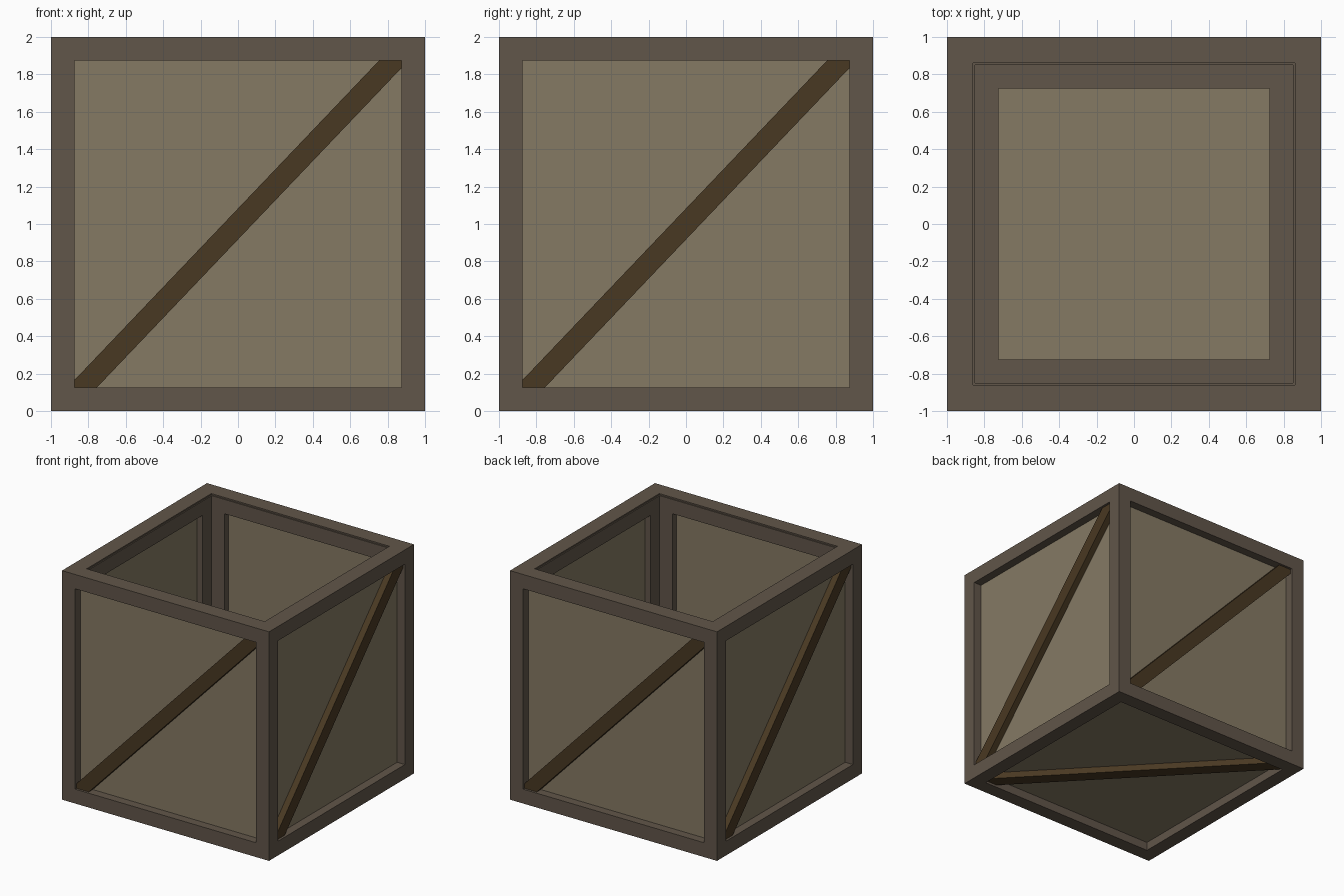
import bpy, bmesh
from math import pi
from mathutils import Matrix, Vector

if "Cube" in bpy.data.objects:
    bpy.data.objects.remove(bpy.data.objects["Cube"])


def material(name, rgb):
    m = bpy.data.materials.new(name)
    m.diffuse_color = (*rgb, 1)
    m.use_nodes = True
    m.node_tree.nodes["Principled BSDF"].inputs["Base Color"].default_value = m.diffuse_color
    return m


frame_mat = material("frame_wood", (0.12, 0.092, 0.067))
panel_mat = material("panel_wood", (0.235, 0.193, 0.127))
brace_mat = material("brace_wood", (0.066, 0.04, 0.016))


def finish(bm, name, mats):
    bmesh.ops.recalc_face_normals(bm, faces=bm.faces)
    me = bpy.data.meshes.new(name)
    bm.to_mesh(me)
    bm.free()
    for m in mats:
        me.materials.append(m)
    ob = bpy.data.objects.new(name, me)
    bpy.context.collection.objects.link(ob)
    return ob


def push(bm, faces, depth):
    """Extrude each face inwards along its own normal."""
    new = bmesh.ops.extrude_discrete_faces(bm, faces=faces)["faces"]
    for f in new:
        f.normal_update()
        n = f.normal.copy()
        bmesh.ops.translate(bm, verts=f.verts[:], vec=n * -depth)
    return new


def recess_panels(bm, faces, border, depth):
    bmesh.ops.inset_individual(bm, faces=faces, thickness=border, use_even_offset=True)
    for f in push(bm, faces, depth):
        f.material_index = 1


# crate body: framed on the outside, hollowed from the top, framed again inside
bm = bmesh.new()
bmesh.ops.create_cube(bm, size=2, matrix=Matrix.Translation((0, 0, 1)))
bm.normal_update()
top = [f for f in bm.faces if f.normal.z > 0.9]
recess_panels(bm, [f for f in bm.faces if f.normal.z < 0.9], 0.125, 0.075)

# rim with a small step, then the cavity
bmesh.ops.inset_individual(bm, faces=top, thickness=0.14, use_even_offset=True)
top = push(bm, top, 0.012)
bmesh.ops.inset_individual(bm, faces=top, thickness=0.01, use_even_offset=True)
floor = push(bm, top, 1.838)
bm.normal_update()
walls = [e_f for e in floor[0].edges for e_f in e.link_faces if e_f is not floor[0]]
recess_panels(bm, floor + walls, 0.125, 0.055)
finish(bm, "crate_body", [frame_mat, panel_mat])

# diagonal braces, clipped to the frame opening
half = [(-0.875, -0.835), (-0.875, -0.875), (-0.755, -0.875)]
outline = half + [(-u, -v) for u, v in half]


def brace(name, turn):
    bm = bmesh.new()
    face = bm.faces.new([bm.verts.new((u, -0.92, v)) for u, v in outline])
    ext = bmesh.ops.extrude_face_region(bm, geom=[face])["geom"]
    verts = [g for g in ext if isinstance(g, bmesh.types.BMVert)]
    bmesh.ops.translate(bm, verts=verts, vec=Vector((0, -0.06, 0)))
    bm.transform(Matrix.Translation((0, 0, 1)) @ turn)
    finish(bm, name, [brace_mat])


for k, side in enumerate(("front", "right", "back", "left")):
    brace(side + "_brace", Matrix.Rotation(k * pi / 2, 4, 'Z'))
brace("bottom_brace", Matrix.Rotation(pi / 2, 4, 'X'))
